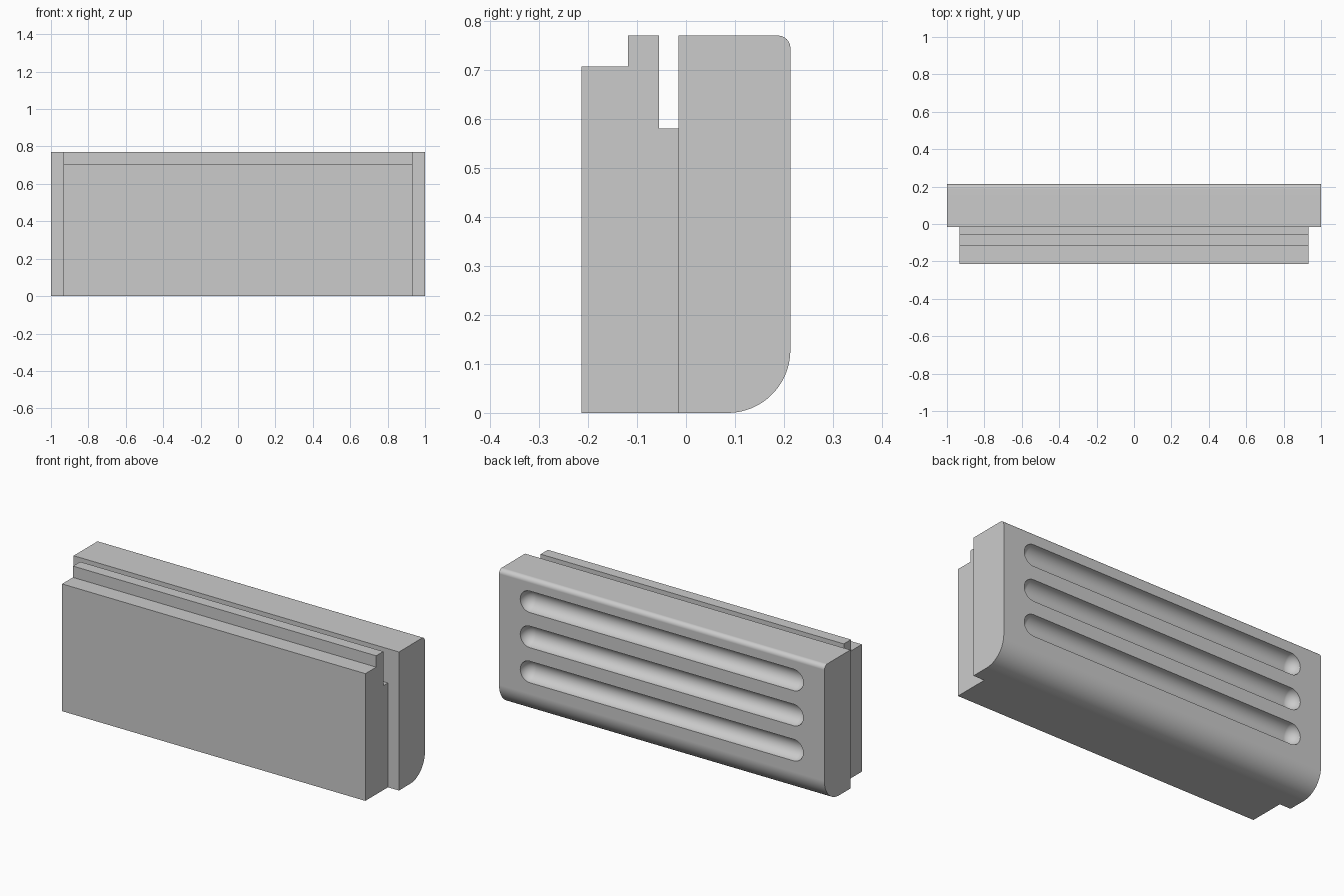
import bpy, bmesh
from math import sin, cos, pi
from mathutils import Matrix

cube = bpy.data.objects.get("Cube")
if cube:
    bpy.data.objects.remove(cube)

grey = bpy.data.materials.new("plain grey")
grey.use_nodes = True
grey.diffuse_color = (0.6, 0.6, 0.6, 1)
grey.node_tree.nodes["Principled BSDF"].inputs["Base Color"].default_value = (0.6, 0.6, 0.6, 1)

FRONT, SEAM, BACK, TOP = -0.213, -0.015, 0.213, 0.77


def make_object(name, bm):
    bmesh.ops.recalc_face_normals(bm, faces=bm.faces[:])
    mesh = bpy.data.meshes.new(name)
    bm.to_mesh(mesh)
    bm.free()
    mesh.materials.append(grey)
    obj = bpy.data.objects.new(name, mesh)
    bpy.context.collection.objects.link(obj)
    return obj


def extrude_profile(name, profile, half_width):
    """Extrude a (y, z) outline along x, centred."""
    bm = bmesh.new()
    face = bm.faces.new([bm.verts.new((-half_width, y, z)) for y, z in profile])
    new = bmesh.ops.extrude_face_region(bm, geom=[face])["geom"]
    verts = [v for v in new if isinstance(v, bmesh.types.BMVert)]
    bmesh.ops.translate(bm, verts=verts, vec=(2 * half_width, 0, 0))
    return make_object(name, bm)


def arc(y, z, radius, start, steps):
    angles = [start + pi / 2 * i / steps for i in range(steps + 1)]
    return [(y + radius * cos(a), z + radius * sin(a)) for a in angles]


# Front rail with a stepped lip and a slot behind it
extrude_profile("front_rail", [
    (FRONT, 0), (SEAM, 0), (SEAM, 0.58), (-0.055, 0.58), (-0.055, TOP),
    (-0.118, TOP), (-0.118, 0.707), (FRONT, 0.707)], 0.932)

# Rear grip body, rounded along its back edges
low, high = 0.128, 0.025
grip = extrude_profile("rear_grip", [(SEAM, TOP), (SEAM, 0)]
                       + arc(BACK - low, low, low, -pi / 2, 20)
                       + arc(BACK - high, TOP - high, high, 0, 8), 1)

# Three round-ended finger grooves cut in the back
bm = bmesh.new()
for z in (0.25, 0.445, 0.64):
    ball = bmesh.ops.create_uvsphere(bm, u_segments=40, v_segments=21, radius=0.06,
                                     matrix=Matrix.Rotation(pi / 2, 4, "Y"))
    for v in ball["verts"]:
        v.co.x += 0.81 if v.co.x > 0 else -0.81
        v.co.y += BACK + 0.001
        v.co.z += z
cutter = make_object("groove_cutter", bm)
cutter.hide_render = True
cutter.hide_viewport = True

cut = grip.modifiers.new("finger grooves", "BOOLEAN")
cut.operation = "DIFFERENCE"
cut.solver = "EXACT"
cut.object = cutter

# Apply the cut, then smooth the curved areas only
bpy.context.view_layer.update()
depsgraph = bpy.context.evaluated_depsgraph_get()
result = bpy.data.meshes.new_from_object(grip.evaluated_get(depsgraph))
grip.modifiers.clear()
grip.data = result
bpy.data.objects.remove(cutter)

bpy.ops.object.select_all(action="DESELECT")
grip.select_set(True)
bpy.context.view_layer.objects.active = grip
bpy.ops.object.shade_smooth_by_angle(angle=pi / 6)
weighted = grip.modifiers.new("even shading", "WEIGHTED_NORMAL")
weighted.keep_sharp = True
